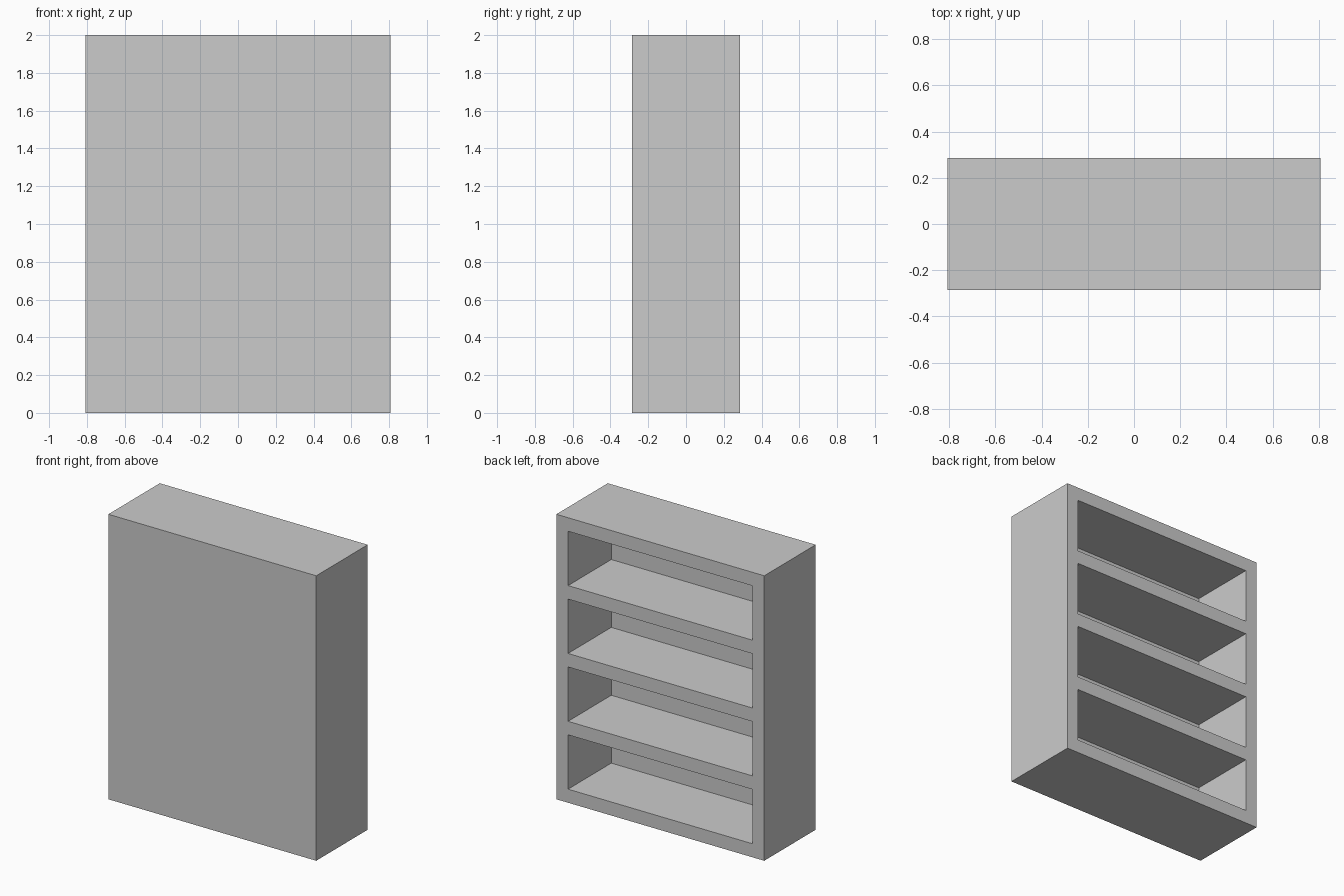
import bpy

if "Cube" in bpy.data.objects:
    bpy.data.objects.remove(bpy.data.objects["Cube"])

W, D, H = 1.614, 0.57, 2.0      # overall size
SIDE, BOARD = 0.091, 0.095      # side/back panel and shelf thickness
BAYS = 4
BAY_H = (H - BOARD * (BAYS + 1)) / BAYS


def box(name, x, y, z):
    """Axis-aligned box from (min, max) ranges."""
    centre = [(a + b) / 2 for a, b in (x, y, z)]
    bpy.ops.mesh.primitive_cube_add(size=1, location=centre)
    ob = bpy.context.object
    ob.name = name
    ob.scale = [b - a for a, b in (x, y, z)]
    bpy.ops.object.transform_apply(location=True, rotation=False, scale=True)
    return ob


# Solid bookcase body
body = box("bookcase", (-W / 2, W / 2), (-D / 2, D / 2), (0, H))

# Shelf bays, open towards +y, stacked with an array
bays = box("bay_cutter", (-W / 2 + SIDE, W / 2 - SIDE),
           (-D / 2 + SIDE, D / 2 + 0.1), (BOARD, BOARD + BAY_H))
bays.hide_render = True
stack = bays.modifiers.new("stack", 'ARRAY')
stack.count = BAYS
stack.use_relative_offset = False
stack.use_constant_offset = True
stack.constant_offset_displace = (0, 0, BAY_H + BOARD)

# Hollow out the bays
cut = body.modifiers.new("bays", 'BOOLEAN')
cut.operation = 'DIFFERENCE'
cut.solver = 'EXACT'
cut.object = bays
bpy.context.view_layer.objects.active = body
bpy.ops.object.modifier_apply(modifier=cut.name)
bpy.data.objects.remove(bays)
